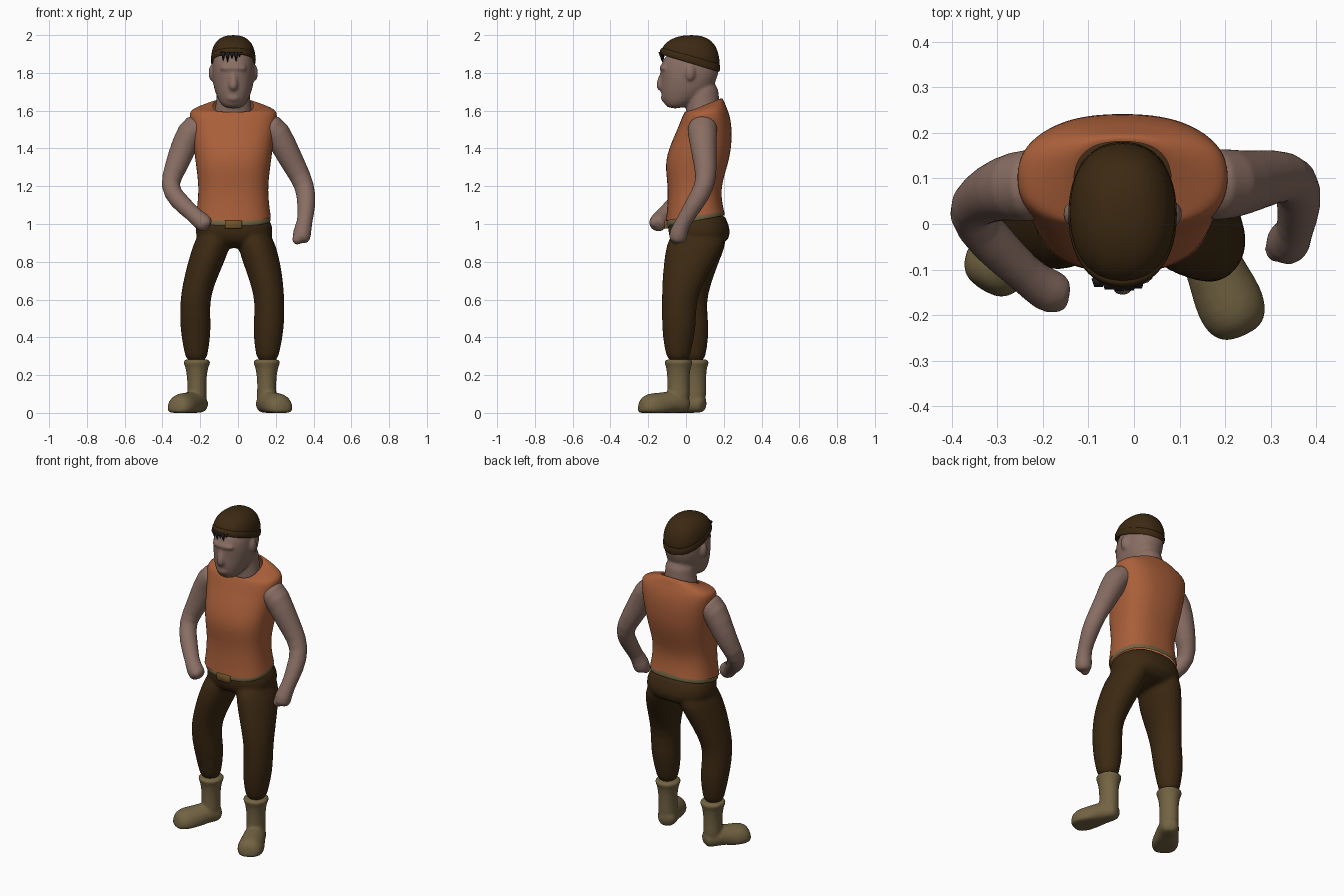
import bpy, bmesh, math
from mathutils import Vector, Matrix

CX = -0.025  # centre line of trunk and head


def material(name, rgb):
    m = bpy.data.materials.new(name)
    m.diffuse_color = (*rgb, 1)
    return m


SKIN = material("skin", (.25, .155, .125))
ORANGE = material("orange_cloth", (.40, .115, .042))
BROWN = material("brown_cloth", (.045, .022, .006))
BOOT = material("boot_leather", (.17, .125, .055))
BELT = material("belt_leather", (.17, .09, .02))
HAIR = material("hair", (.015, .012, .012))


def loft(bm, rings, cap=True):
    rows = [[bm.verts.new(p) for p in r] for r in rings]
    n = len(rows[0])
    for a, b in zip(rows, rows[1:]):
        for i in range(n):
            j = (i + 1) % n
            bm.faces.new((a[i], a[j], b[j], b[i]))
    if cap:
        bm.faces.new(rows[0][::-1])
        bm.faces.new(rows[-1])


def stack(bm, rows, cap=True, power=2.0, n=24):
    """Level sections: (x, y, z, rx, ry, forward-back slope)."""
    rings = []
    for x, y, z, rx, ry, *s in rows:
        ring = []
        for i in range(n):
            a = math.tau * i / n
            c, d = math.cos(a), math.sin(a)
            px = math.copysign(abs(c) ** (2 / power), c) * rx
            py = math.copysign(abs(d) ** (2 / power), d) * ry
            ring.append((x + px, y + py, z + py * (s[0] if s else 0)))
        rings.append(ring)
    loft(bm, rings, cap)


def tube(bm, pts, n=14):
    """Round sections across a path: (x, y, z, radius)."""
    P = [Vector(p[:3]) for p in pts]
    rings = []
    for i, p in enumerate(P):
        t = (P[min(i + 1, len(P) - 1)] - P[max(i - 1, 0)]).normalized()
        u = t.cross(Vector((0.1, 1, 0.05))).normalized()
        v = t.cross(u)
        rings.append([p + (u * math.cos(math.tau * k / n) + v * math.sin(math.tau * k / n)) * pts[i][3]
                      for k in range(n)])
    loft(bm, rings)


def blob(bm, loc, size):
    m = Matrix.Translation(loc) @ Matrix.Diagonal((*size, 1))
    bmesh.ops.create_uvsphere(bm, u_segments=16, v_segments=10, radius=1, matrix=m)


def finish(name, bm, mat, subsurf=2, fuse=0, smooth=4):
    bmesh.ops.recalc_face_normals(bm, faces=bm.faces)
    for f in bm.faces:
        f.smooth = True
    me = bpy.data.meshes.new(name)
    bm.to_mesh(me)
    bm.free()
    me.materials.append(mat)
    ob = bpy.data.objects.new(name, me)
    bpy.context.collection.objects.link(ob)
    if subsurf:
        ob.modifiers.new("round", 'SUBSURF').levels = subsurf
        ob.modifiers["round"].render_levels = subsurf
    if fuse:
        r = ob.modifiers.new("fuse", 'REMESH')
        r.mode, r.voxel_size, r.use_smooth_shade = 'VOXEL', fuse, True
        s = ob.modifiers.new("soften", 'SMOOTH')
        s.iterations, s.factor = smooth, 0.5
    return ob


# Head with neck, nose, brow, chin and ears
bm = bmesh.new()
stack(bm, [(CX, -.06, 1.61, .045, .038), (CX, -.035, 1.645, .075, .088), (CX, .0, 1.70, .098, .136),
           (CX, .015, 1.76, .112, .146), (CX, .02, 1.82, .114, .160), (CX, .025, 1.88, .108, .145),
           (CX, .03, 1.93, .08, .1)], power=2.15)
stack(bm, [(CX, .1, 1.50, .11, .09), (CX, .09, 1.58, .105, .09), (CX, .088, 1.65, .088, .09),
           (CX, .085, 1.77, .09, .085)])
tube(bm, [(CX, -.112, 1.825, .016), (CX, -.125, 1.775, .02), (CX, -.138, 1.733, .027), (CX, -.125, 1.71, .024)])
blob(bm, (CX, -.112, 1.825), (.075, .03, .02))
blob(bm, (CX, -.105, 1.668), (.042, .03, .025))
for s in (-1, 1):
    blob(bm, (CX + s * .116, .022, 1.80), (.015, .026, .042))
finish("head", bm, SKIN, 1, .008, 5)

# Cap and its band
bm = bmesh.new()
stack(bm, [(CX, .02, 1.855, .117, .157, -.3), (CX, .028, 1.90, .119, .154, -.25),
           (CX, .035, 1.95, .104, .132, -.15), (CX, .037, 1.985, .072, .092, -.05),
           (CX, .032, 2.0, .03, .035)], power=2.25)
finish("cap", bm, BROWN)
bm = bmesh.new()
stack(bm, [(CX, .02, 1.852, .114, .155, -.3), (CX, .019, 1.853, .120, .162, -.3),
           (CX, .023, 1.888, .121, .160, -.28), (CX, .025, 1.89, .116, .15, -.28)], cap=False, power=2.2)
finish("cap_band", bm, BROWN, 1)

# Hair tufts under the cap
bm = bmesh.new()
for x, h in ((-.078, .05), (-.055, .06), (-.032, .04), (-.01, .055), (.008, .03)):
    y = -.133 + abs(x - CX) * .2
    m = Matrix.Translation((x, y, 1.912 - h / 2)) @ Matrix.Rotation(.12, 4, 'X')
    bmesh.ops.create_cone(bm, cap_ends=True, segments=5, radius1=0, radius2=.016, depth=h, matrix=m)
finish("hair_fringe", bm, HAIR, 0)

# Sleeveless shirt
bm = bmesh.new()
stack(bm, [(CX, .048, 1.042, .200, .155, .16), (CX, .046, 1.10, .191, .146, .1), (CX, .045, 1.20, .183, .140),
           (CX, .055, 1.32, .200, .170), (CX, .080, 1.42, .212, .164), (CX, .100, 1.52, .226, .143, .08),
           (CX, .103, 1.585, .238, .122, .1), (CX, .102, 1.612, .215, .108, .15),
           (CX, .096, 1.630, .125, .100, .38), (CX, .090, 1.625, .108, .092, .42)], cap=False, power=2.5)
finish("shirt", bm, ORANGE)

# Arms, both bent with closed fists
ARMS = {
    "left": [(-.16, .09, 1.50, .07), (-.235, .085, 1.525, .086), (-.285, .08, 1.42, .072), (-.328, .06, 1.30, .062),
             (-.372, .03, 1.20, .050), (-.318, -.035, 1.125, .055), (-.235, -.115, 1.05, .040),
             (-.192, -.146, 1.012, .052), (-.152, -.16, .985, .046)],
    "right": [(.11, .09, 1.50, .07), (.185, .085, 1.525, .086), (.24, .09, 1.42, .072), (.302, .105, 1.30, .062),
              (.358, .105, 1.20, .053), (.364, .04, 1.10, .052), (.354, -.015, 1.01, .038),
              (.338, -.040, .955, .053), (.332, -.050, .895, .046)],
}
for side, pts in ARMS.items():
    bm = bmesh.new()
    tube(bm, pts)
    blob(bm, Vector(pts[-1][:3]) + Vector((-.018, -.005, .025)), (.028, .03, .03))
    finish(side + "_arm", bm, SKIN, 1, .008, 3)

# Trousers: hips and two legs fused together
bm = bmesh.new()
stack(bm, [(-.022, .05, 1.06, .187, .146, .18), (-.02, .068, .98, .206, .164, .05),
           (-.02, .075, .92, .208, .166), (-.025, .06, .87, .13, .10)], power=2.3)
stack(bm, [(-.115, .07, .97, .09, .145), (-.138, .06, .89, .1, .155), (-.168, .035, .80, .097, .140),
           (-.21, .02, .68, .085, .112), (-.230, .01, .58, .078, .095), (-.224, .035, .45, .084, .090),
           (-.222, .042, .35, .068, .070), (-.22, .045, .26, .055, .055)])
stack(bm, [(.075, .07, .97, .09, .145), (.098, .05, .89, .102, .155), (.124, .02, .80, .1, .138),
           (.155, -.02, .68, .087, .108), (.169, -.038, .58, .077, .09), (.162, -.037, .45, .084, .092),
           (.157, -.042, .35, .069, .074), (.155, -.042, .26, .055, .055)])
finish("trousers", bm, BROWN, 1, .011, 4)

# Belt and buckle
bm = bmesh.new()
stack(bm, [(-.023, .052, 1.018, .196, .154, .18), (-.023, .05, 1.03, .199, .157, .18),
           (-.023, .05, 1.046, .195, .152, .18)], cap=False, power=2.4)
finish("belt", bm, BOOT, 1)
bm = bmesh.new()
bmesh.ops.create_cube(bm, size=1, matrix=Matrix.Translation((CX, -.103, .997)) @ Matrix.Diagonal((.09, .022, .044, 1)))
bmesh.ops.bevel(bm, geom=bm.edges[:], offset=.004, segments=1, affect='EDGES')
finish("belt_buckle", bm, BELT, 0)

# Boots: shaft with a wide cuff, broad foot turned outward
for side, ax, ay, dx, dy in (("left", -.218, .047, -.52, -.854), ("right", .152, -.04, .40, -.916)):
    bm = bmesh.new()
    stack(bm, [(ax, ay, .288, .075, .078), (ax, ay, .262, .072, .075), (ax, ay, .245, .060, .064),
               (ax, ay, .17, .049, .058), (ax, ay, .10, .052, .060), (ax, ay, .04, .054, .058)])
    foot = [(-.06, .04, .035), (-.03, .045, .056), (.04, .055, .066), (.09, .04, .070),
            (.145, .028, .080), (.195, .025, .072), (.225, .03, .04)]
    tube(bm, [(ax + dx * t, ay + dy * t, z, r) for t, z, r in foot], 16)
    for v in bm.verts:
        v.co.z = max(v.co.z, 0.0)
    finish(side + "_boot", bm, BOOT, 1, .008, 3)
